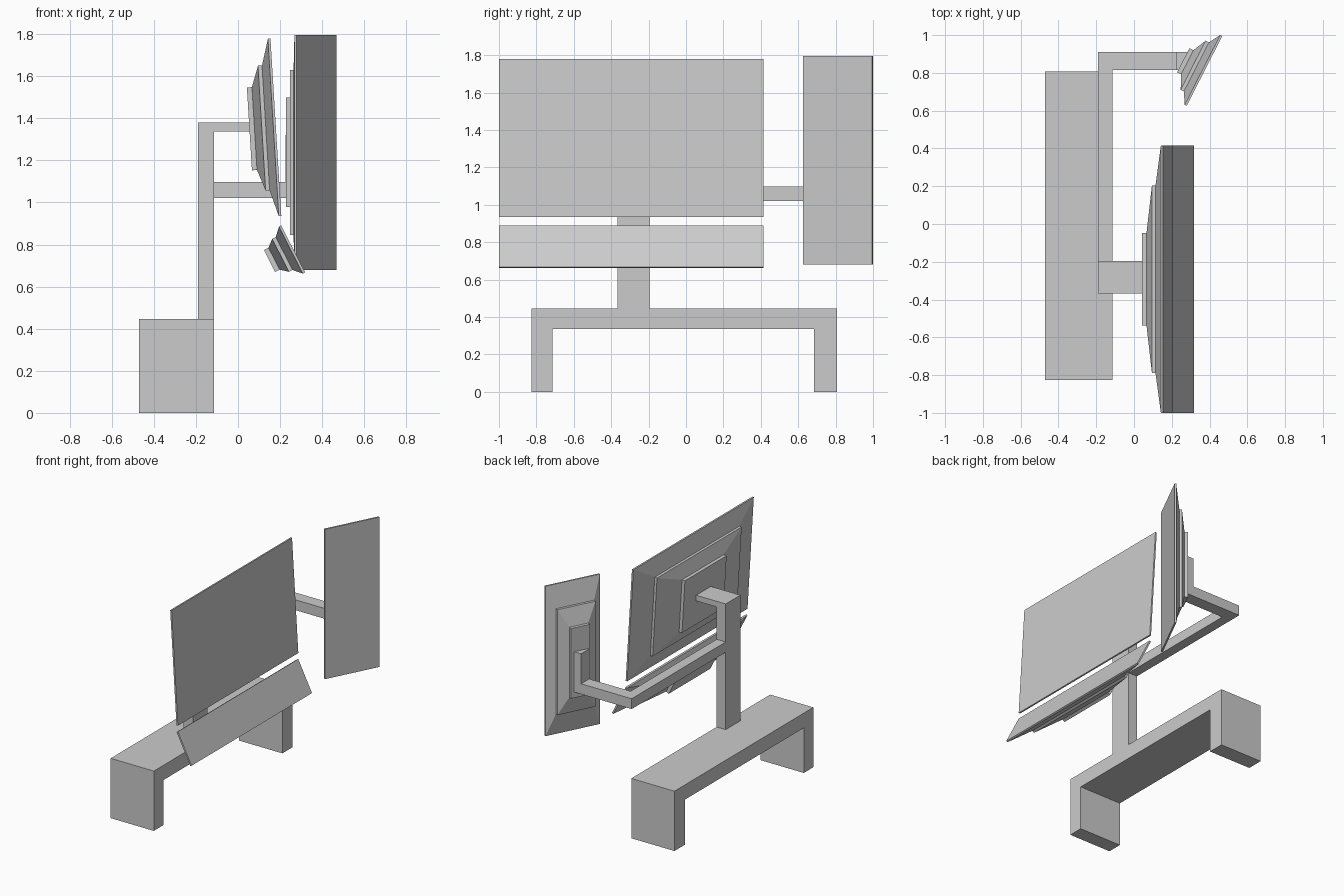
import bpy, bmesh
from math import radians
from mathutils import Matrix, Vector

if "Cube" in bpy.data.objects:
    bpy.data.objects.remove(bpy.data.objects["Cube"])


def finish(name, bm):
    bmesh.ops.recalc_face_normals(bm, faces=bm.faces)
    mesh = bpy.data.meshes.new(name)
    bm.to_mesh(mesh)
    bm.free()
    obj = bpy.data.objects.new(name, mesh)
    bpy.context.collection.objects.link(obj)
    return obj


def prism(name, profile, to_3d, lo, hi):
    """Extrude a 2D profile between lo and hi; to_3d maps (a, b, t) to a point."""
    bm = bmesh.new()
    ends = [[bm.verts.new(to_3d(a, b, t)) for a, b in profile] for t in (lo, hi)]
    bm.faces.new(ends[0])
    bm.faces.new(ends[1][::-1])
    n = len(profile)
    for i in range(n):
        j = (i + 1) % n
        bm.faces.new((ends[0][i], ends[0][j], ends[1][j], ends[1][i]))
    return finish(name, bm)


# Screen rings: width ratio, height ratio, depth behind the front face
RINGS = [(1, 1, 0), (1, 1, 0.012), (0.703, 0.703, 0.048),
         (0.703, 0.703, 0.067), (0.346, 0.467, 0.102), (0.346, 0.467, 0.126)]


def screen(name, centre, width, height, rotation):
    """Stepped panel facing +x before rotation, centred on its front face."""
    frame = Matrix.Translation(centre) @ rotation
    bm = bmesh.new()
    loops = []
    for rw, rh, d in RINGS:
        loops.append([bm.verts.new(frame @ Vector((-d, sy * rw * width / 2, sz * rh * height / 2)))
                      for sy, sz in ((-1, -1), (1, -1), (1, 1), (-1, 1))])
    bm.faces.new(loops[0])
    bm.faces.new(loops[-1])
    for a, b in zip(loops, loops[1:]):
        for i in range(4):
            j = (i + 1) % 4
            bm.faces.new((a[i], a[j], b[j], b[i]))
    return finish(name, bm)


# Bench-shaped base (yz profile)
prism("base", [(-0.825, 0), (-0.713, 0), (-0.713, 0.335), (0.685, 0.335),
               (0.685, 0), (0.807, 0), (0.807, 0.445), (-0.825, 0.445)],
      lambda y, z, x: (x, y, z), -0.47, -0.115)

# Post with the forward arm for the main screen (xz profile)
prism("post", [(-0.19, 0.445), (-0.115, 0.445), (-0.115, 1.338), (0.065, 1.338),
               (0.065, 1.38), (-0.19, 1.38)],
      lambda x, z, y: (x, y, z), -0.367, -0.195)

# Bent arm for the side screen (xy profile) and its upright bracket
prism("side_arm", [(-0.19, -0.195), (-0.115, -0.195), (-0.115, 0.815), (0.226, 0.815),
                   (0.226, 0.91), (-0.19, 0.91)],
      lambda x, y, z: (x, y, z), 1.02, 1.097)
prism("side_bracket", [(0.226, 0.815), (0.29, 0.815), (0.29, 0.91), (0.226, 0.91)],
      lambda x, y, z: (x, y, z), 1.02, 1.32)

# Three screens
screen("main_screen", (0.18, -0.2925, 1.357), 1.415, 0.845,
       Matrix.Rotation(radians(-3.5), 4, 'Y'))
screen("lower_screen", (0.262, -0.2925, 0.779), 1.415, 0.25,
       Matrix.Rotation(radians(-27), 4, 'Y'))
screen("side_screen", (0.373, 0.81, 1.2375), 0.415, 1.115,
       Matrix.Rotation(radians(-27), 4, 'Z'))
